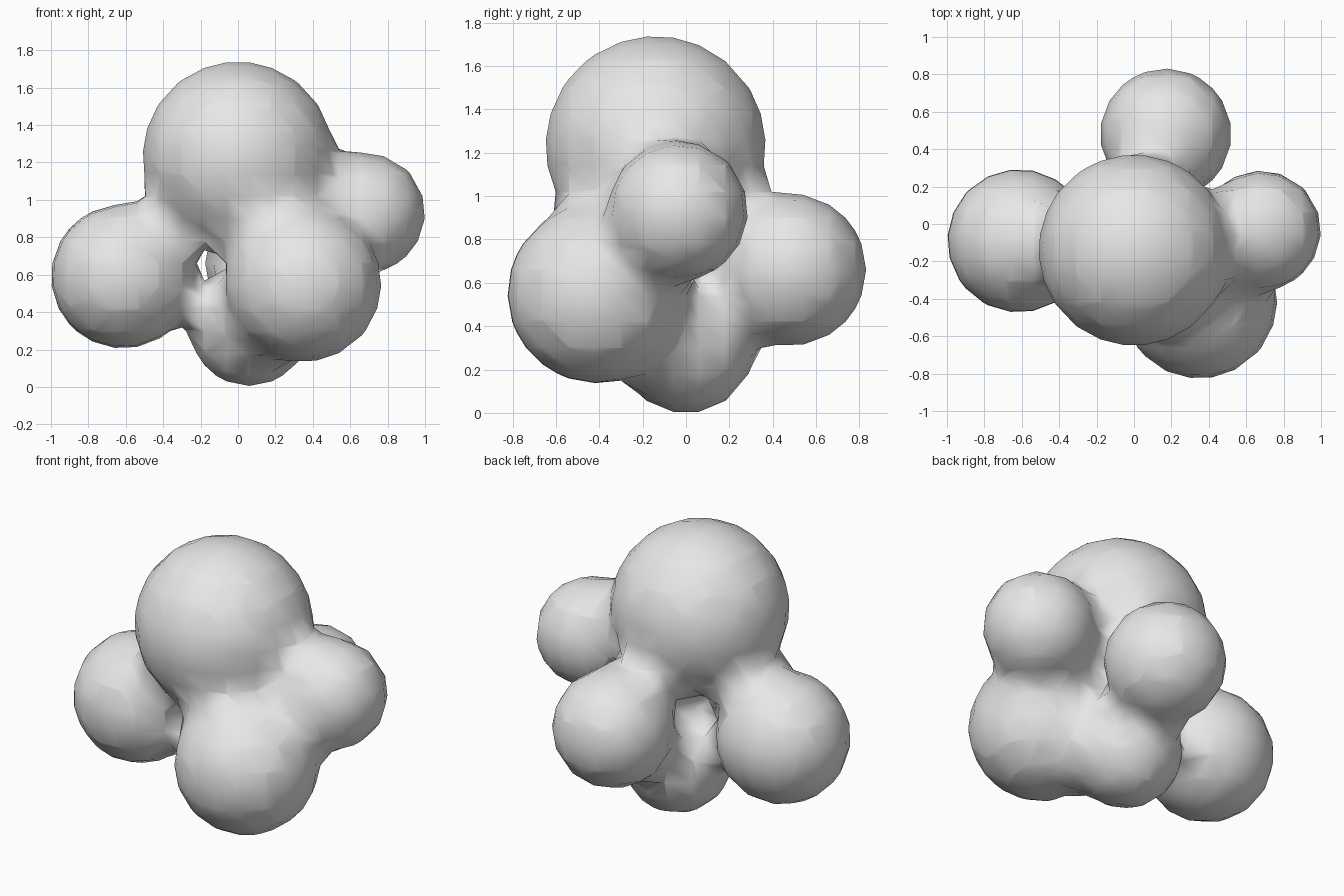
import bpy

# Remove the default cube
cube = bpy.data.objects.get("Cube")
if cube:
    bpy.data.objects.remove(cube, do_unlink=True)

# One plain grey for the whole body
grey = bpy.data.materials.new("light_grey")
grey.use_nodes = True
COLOUR = (0.8, 0.8, 0.8, 1.0)
grey.diffuse_color = COLOUR
grey.node_tree.nodes["Principled BSDF"].inputs["Base Color"].default_value = COLOUR

# Lobes: name -> (centre, visible radius)
LOBES = {
    "top": ((0.0, -0.14, 1.23), 0.51),
    "right": ((-0.615, -0.09, 0.59), 0.385),
    "front": ((0.35, -0.41, 0.55), 0.415),
    "left": ((0.68, -0.035, 0.93), 0.32),
    "back": ((0.17, 0.48, 0.66), 0.35),
    "bottom": ((0.06, 0.0, 0.32), 0.32),
}
THRESHOLD = 0.6
STIFFNESS = 4.0
# Ratio of visible radius to radius of influence
SHRINK = (1 - (THRESHOLD / STIFFNESS) ** (1 / 3)) ** 0.5

# Blend the lobes into one skin
meta = bpy.data.metaballs.new("lobe_field")
meta.resolution = meta.render_resolution = 0.12
meta.threshold = THRESHOLD
for centre, radius in LOBES.values():
    lobe = meta.elements.new(type='BALL')
    lobe.co = centre
    lobe.radius = radius / SHRINK
    lobe.stiffness = STIFFNESS
field = bpy.data.objects.new("lobe_field", meta)
bpy.context.collection.objects.link(field)
bpy.context.view_layer.update()

# Freeze the skin as a mesh and drop the helper
depsgraph = bpy.context.evaluated_depsgraph_get()
mesh = bpy.data.meshes.new_from_object(field.evaluated_get(depsgraph))
bpy.data.objects.remove(field, do_unlink=True)
bpy.data.metaballs.remove(meta)

mesh.name = "blob_cluster"
mesh.materials.clear()
mesh.materials.append(grey)
mesh.shade_smooth()
cluster = bpy.data.objects.new("blob_cluster", mesh)
bpy.context.collection.objects.link(cluster)
